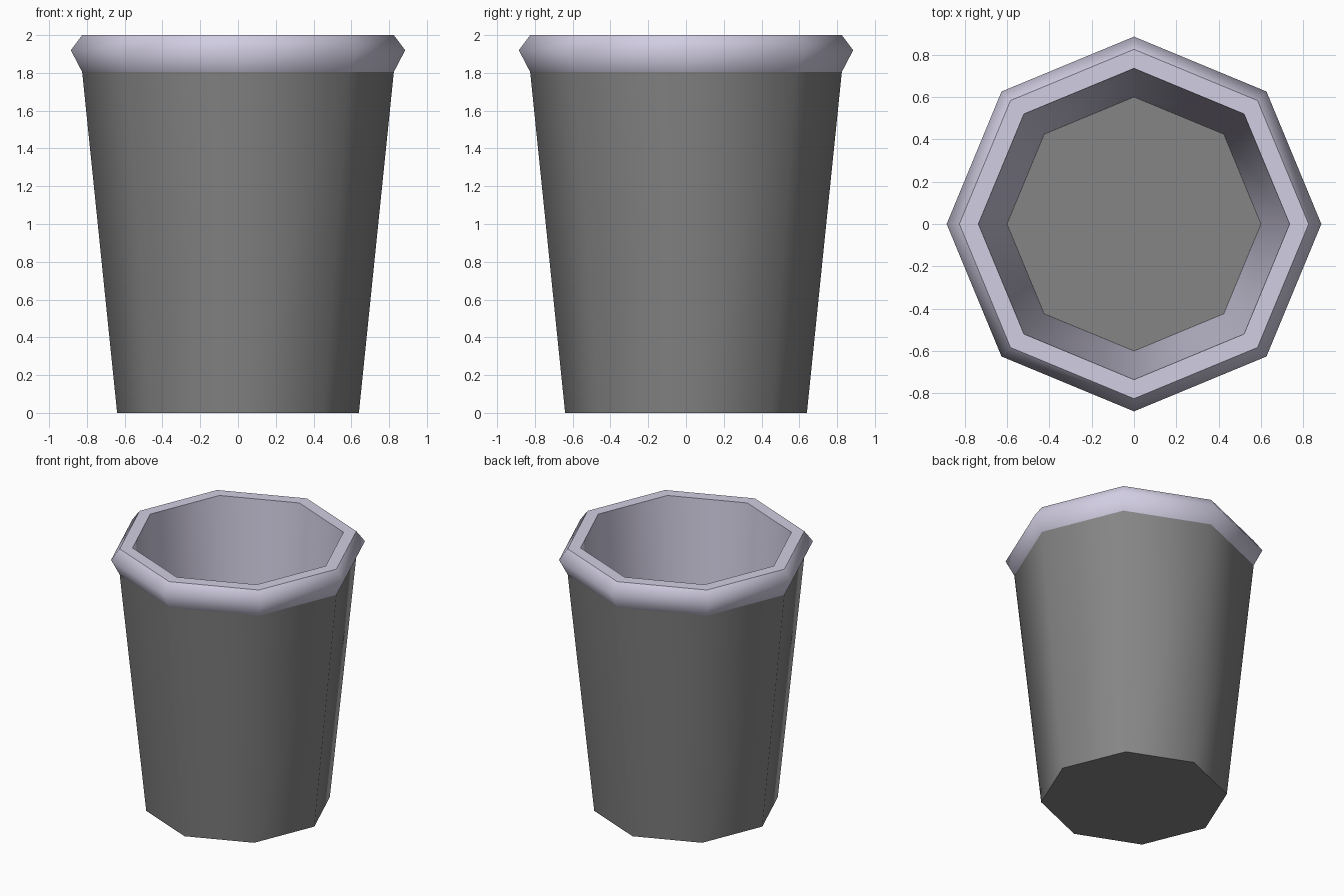
import bpy, bmesh, math

if "Cube" in bpy.data.objects:
    bpy.data.objects.remove(bpy.data.objects["Cube"])

SIDES = 8


def material(name, rgb):
    m = bpy.data.materials.new(name)
    m.diffuse_color = (*rgb, 1)
    m.use_nodes = True
    m.node_tree.nodes["Principled BSDF"].inputs["Base Color"].default_value = m.diffuse_color
    return m


grey = material("dark_grey", (0.235, 0.235, 0.235))
lilac = material("pale_lilac", (0.64, 0.61, 0.76))

# Profile from base to inner floor: radius, height, sharp edge at this ring
profile = [
    (0.64, 0.00, True),    # base
    (0.825, 1.805, True),  # underside of rim
    (0.885, 1.92, False),  # widest point of rim
    (0.825, 2.00, True),   # outer lip
    (0.735, 2.00, True),   # inner lip
    (0.60, 0.06, True),    # inner floor
]
band_materials = [0, 1, 1, 1, 1]  # outer wall grey, rim and lining lilac

bm = bmesh.new()
rings = []
for r, z, _ in profile:
    rings.append([bm.verts.new((r * math.cos(math.tau * i / SIDES),
                                r * math.sin(math.tau * i / SIDES), z))
                  for i in range(SIDES)])

# Walls, rim and lining
for (lower, upper), mat in zip(zip(rings, rings[1:]), band_materials):
    for i in range(SIDES):
        j = (i + 1) % SIDES
        face = bm.faces.new((lower[i], lower[j], upper[j], upper[i]))
        face.material_index = mat
        face.smooth = True

# Base and inner floor
bm.faces.new(rings[0][::-1])
bm.faces.new(rings[-1])

# Crisp edges around the rings
for ring, (_, _, sharp) in zip(rings, profile):
    for i in range(SIDES):
        bm.edges.get((ring[i], ring[(i + 1) % SIDES])).smooth = not sharp

mesh = bpy.data.meshes.new("cup")
bm.to_mesh(mesh)
bm.free()
mesh.materials.append(grey)
mesh.materials.append(lilac)
cup = bpy.data.objects.new("cup", mesh)
bpy.context.collection.objects.link(cup)
